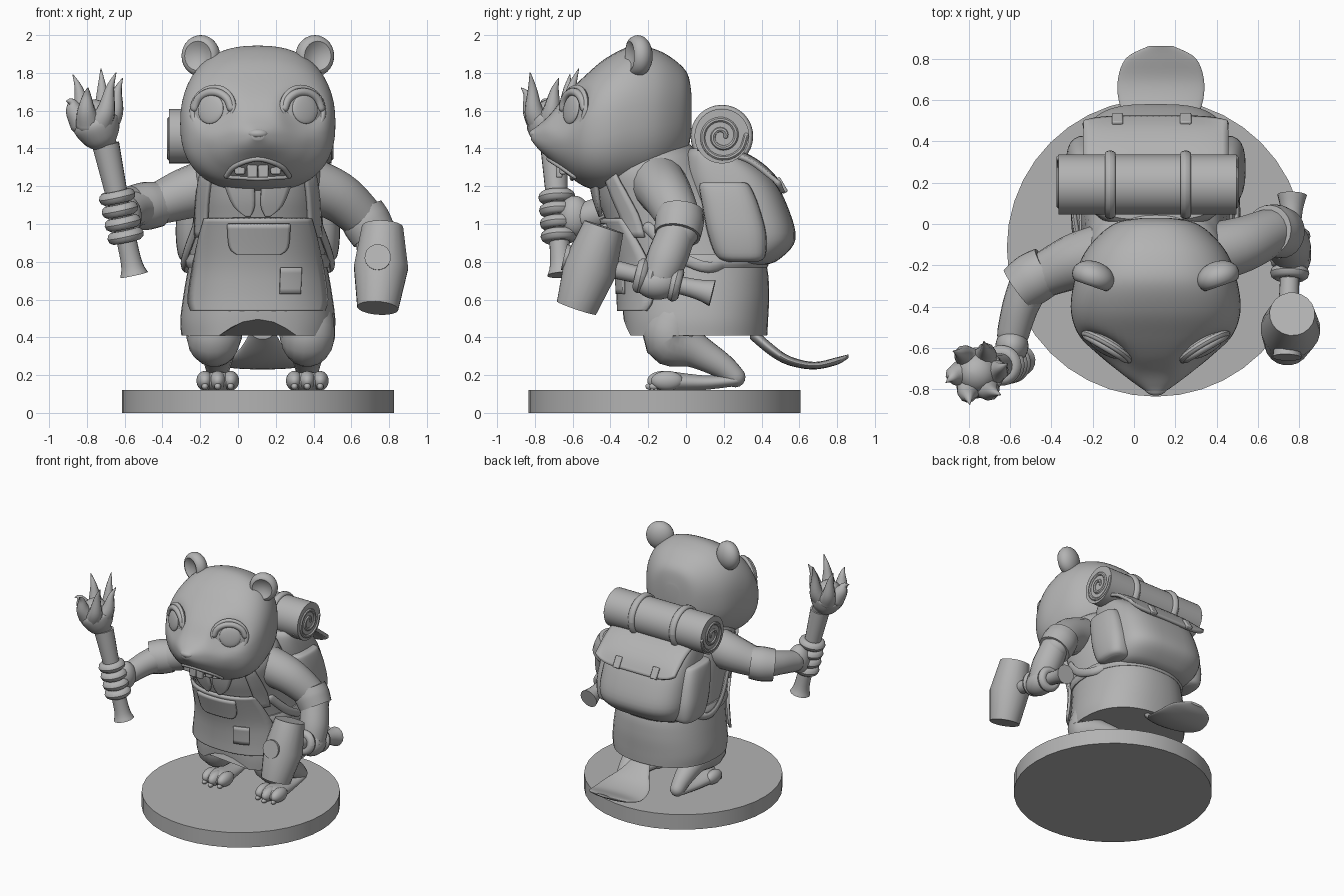
import bpy, bmesh, math
from mathutils import Vector
from mathutils.bvhtree import BVHTree

if "Cube" in bpy.data.objects:
    bpy.data.objects.remove(bpy.data.objects["Cube"])

CX = 0.105  # symmetry line of the body
grey = bpy.data.materials.new("plain_grey")
grey.use_nodes = True
grey.diffuse_color = (0.45, 0.45, 0.45, 1)
grey.node_tree.nodes["Principled BSDF"].inputs["Base Color"].default_value = grey.diffuse_color
parts = []


def finish(name, bm):
    bmesh.ops.recalc_face_normals(bm, faces=bm.faces)
    mesh = bpy.data.meshes.new(name)
    bm.to_mesh(mesh)
    bm.free()
    mesh.materials.append(grey)
    ob = bpy.data.objects.new(name, mesh)
    bpy.context.collection.objects.link(ob)
    parts.append(ob)
    return ob


def spline(keys, sub):
    out = []
    for i in range(len(keys) - 1):
        four = [keys[min(max(j, 0), len(keys) - 1)] for j in range(i - 1, i + 3)]
        for k in range(sub):
            t = k / sub
            out.append(tuple(0.5 * (2*b + (c-a)*t + (2*a-5*b+4*c-d)*t*t + (3*b-a-3*c+d)*t**3)
                             for a, b, c, d in zip(*four)))
    return out + [tuple(keys[-1])]


def skin(name, rings, closed=True, thick=0):
    bm = bmesh.new()
    rows = [[bm.verts.new(p) for p in r] for r in rings]
    n = len(rows[0])
    for a, b in zip(rows, rows[1:]):
        for i in range(n if closed else n - 1):
            j = (i + 1) % n
            bm.faces.new((a[i], a[j], b[j], b[i]))
    if closed:
        bm.faces.new(rows[0])
        bm.faces.new(rows[-1])
    ob = finish(name, bm)
    if thick:
        mod = ob.modifiers.new("thickness", "SOLIDIFY")
        mod.thickness, mod.offset = thick, 0
    return ob


def oval(a, p):
    c, s = math.cos(a), math.sin(a)
    return math.copysign(abs(c) ** (2 / p), c), math.copysign(abs(s) ** (2 / p), s)


def stack(name, keys, x=CX, axis="Z", p=2.3, sub=5, n=40):
    """Ovals (level, centre, half width, half depth) stacked along an axis."""
    rings = []
    for lev, mid, w, d in spline(keys, sub):
        ring = []
        for i in range(n):
            c, s = oval(2 * math.pi * i / n, p)
            u, v = x + w * c, mid + d * s
            ring.append((u, v, lev) if axis == "Z" else (u, lev, v))
        rings.append(ring)
    return skin(name, rings)


def tube(name, keys, sub=5, n=18, flat=1, side=None, rounded=True):
    """Round or flattened limb through (x, y, z, radius)."""
    pts = spline(keys, sub)
    pos = [Vector(q[:3]) for q in pts]
    rad = [max(q[3], 0.002) for q in pts]
    tan = [(pos[min(i + 1, len(pos) - 1)] - pos[max(i - 1, 0)]).normalized() for i in range(len(pos))]
    path = list(zip(pos, rad, tan))
    if rounded:
        for end, sign in ((path[0], -1), (path[-1], 1)):
            caps = [(end[0] + end[2] * sign * end[1] * math.sin(a), end[1] * math.cos(a), end[2])
                    for a in (0.4, 0.8, 1.2, 1.5)]
            path = caps[::-1] + path if sign < 0 else path + caps
    u = Vector(side) if side else tan[0].orthogonal()
    rings = []
    for q, r, t in path:
        u = (u - t * u.dot(t)).normalized()
        v = t.cross(u)
        rings.append([q + u * r * math.cos(2 * math.pi * i / n) + v * r * flat * math.sin(2 * math.pi * i / n)
                      for i in range(n)])
    return skin(name, rings)


def place(ob, loc, direction=None, scale=(1, 1, 1)):
    ob.location, ob.scale = loc, scale
    if direction:
        ob.rotation_euler = Vector(direction).to_track_quat("Z", "Y").to_euler()
    return ob


def ball(name, loc, scale, direction=None):
    bm = bmesh.new()
    bmesh.ops.create_uvsphere(bm, u_segments=28, v_segments=16, radius=1)
    return place(finish(name, bm), loc, direction, scale)


def ring(name, loc, direction, big, small, scale=(1, 1, 1)):
    rows = []
    for i in range(33):
        a = 2 * math.pi * i / 32
        rows.append([((big + small * math.cos(b)) * math.cos(a), (big + small * math.cos(b)) * math.sin(a),
                      small * math.sin(b)) for b in (2 * math.pi * j / 10 for j in range(11))])
    return place(skin(name, rows, closed=False), loc, direction, scale)


def box(name, loc, size, direction=None):
    bm = bmesh.new()
    bmesh.ops.create_cube(bm, size=1)
    bmesh.ops.scale(bm, vec=size, verts=bm.verts)
    ob = place(finish(name, bm), loc, direction)
    mod = ob.modifiers.new("soft_edges", "BEVEL")
    mod.width, mod.segments = min(size) * 0.25, 2
    return ob


# Round stand
bm = bmesh.new()
bmesh.ops.create_cone(bm, cap_ends=True, segments=40, radius1=0.72, radius2=0.72, depth=0.12)
place(finish("stand", bm), (CX, -0.115, 0.06))

# Clothed body, its hem raised at the front
BODY = [(.41, .05, .405, .38), (.5, .05, .41, .385), (.65, .05, .39, .39), (.8, .03, .365, .39),
        (1.0, -.05, .345, .37), (1.15, -.125, .34, .345), (1.28, -.18, .335, .30),
        (1.37, -.17, .29, .24), (1.45, -.15, .16, .14)]
coat = stack("coat", BODY)
for v in coat.data.vertices:
    if v.co.z < .6 and v.co.y < 0:
        v.co.z = .6 - (.6 - v.co.z) * (1 - .45 * max(0, 1 - ((v.co.x - CX) / .2) ** 2))
stack("jacket_hem", [(.77, .03, .375, .40), (.80, .03, .385, .41), (.84, .02, .37, .40)])
FINE = spline(BODY, 8)


def chest(x, z, off):
    """Point on the front of the coat."""
    for a, b in zip(FINE, FINE[1:]):
        if a[0] <= z <= b[0]:
            t = (z - a[0]) / (b[0] - a[0])
            _, mid, w, d = (i + (j - i) * t for i, j in zip(a, b))
    f = min(abs(x) / (w + off), 0.98)
    return CX + x, mid - (d + off) * (1 - f ** 2.3) ** (1 / 2.3), z


def patch(name, rows, off, thick=0.015, n=20):
    """Cloth laid over the front, rows of (z, x from, x to)."""
    skin(name, [[chest(a + (b - a) * i / n, z, off) for i in range(n + 1)]
                for z, a, b in spline(rows, 4)], closed=False, thick=thick)


patch("apron", [(.54, -.35, .35), (.6, -.365, .365), (.75, -.345, .345), (.92, -.31, .31), (1.03, -.28, .28)], .02, .02)
patch("bib_pouch", [(.84, -.11, .12), (.88, -.15, .16), (1.0, -.16, .17)], .037, .02)
patch("apron_pocket", [(.63, .115, .225), (.77, .12, .23)], .035)
for s in (-1, 1):
    patch("shoulder_strap", [(.93, s * .27, s * .33), (1.1, s * .265, s * .325),
                             (1.25, s * .245, s * .305), (1.38, s * .2, s * .26)], .015, .02, 4)
    patch("collar_flap", [(1.04, s * .04, s * .06), (1.1, s * .015, s * .13), (1.22, s * .02, s * .18)], .02, .02, 6)

# Head with shallow eye sockets
head = stack("head", [(.03, 1.60, .06, .08), (.01, 1.59, .18, .2), (-.05, 1.58, .27, .28), (-.15, 1.575, .35, .345),
                      (-.28, 1.565, .395, .378), (-.42, 1.525, .41, .355), (-.54, 1.49, .37, .29),
                      (-.64, 1.475, .27, .205), (-.72, 1.46, .17, .12), (-.78, 1.46, .09, .065),
                      (-.82, 1.47, .03, .025)], axis="Y", p=2.4, n=56, sub=7)
for v in head.data.vertices:
    if v.co.y < -.35:
        gap = math.hypot(abs(v.co.x - CX) - .237, v.co.z - 1.605)
        v.co.y += .04 * math.exp(-(gap / .11) ** 4)
tree = BVHTree.FromPolygons([v.co for v in head.data.vertices], [p.vertices for p in head.data.polygons])


def face(x, z, out=0.0):
    """Point on the front of the head, x measured from its middle."""
    return tree.ray_cast(Vector((CX + x, -2, z)), Vector((0, 1, 0)))[0] - Vector((0, out, 0))


ball("nose", (CX, -.79, 1.478), (.055, .04, .028))
for s in (-1, 1):
    # Cupped ears
    ear = ball("ear", (CX + s * .302, -.255, 1.89), (.105, .11, .075), (s * .35, -1, 0))
    for v in ear.data.vertices:
        r = math.hypot(v.co.x, v.co.y)
        if v.co.z > 0 and r < .75:
            v.co.z = .3 + .36 * (r / .75) ** 2
    # Eyes
    d = Vector((s * .5, -.85, .15)).normalized()
    c = face(s * .237, 1.605) - d * .012
    ball("eyeball", c, (.125, .118, .035), d)
    ball("iris", c + d * .028 + Vector((s * .005, 0, 0)), (.078, .078, .018), d)
    ring("eye_rim", c + d * .012, d, .125, .016, (1, .95, 1))
    u = d.cross(Vector((0, 0, 1))).normalized()
    v = u.cross(d)
    tube("eyelid", [(*(c + d * (.014 + .014 * math.sin(a)) + u * .112 * math.cos(a) + v * .092 * math.sin(a)), .022)
                    for a in (.1, .6, 1.1, 1.57, 2.04, 2.54, 3.04)], 3, 10)
    # Teeth
    box("front_tooth", face(s * .029, 1.29, .008), (.055, .035, .09))
    box("side_tooth", face(s * .095, 1.285, .002), (.055, .035, .045))
# Open mouth
tube("upper_lip", [(*face(x, z), .014) for x, z in
                   ((-.165, 1.255), (-.13, 1.30), (-.07, 1.33), (0, 1.345), (.07, 1.33), (.13, 1.30), (.165, 1.255))], n=10)
tube("lower_lip", [(*face(x, z), .012) for x, z in ((-.165, 1.25), (-.08, 1.245), (0, 1.24), (.08, 1.245), (.165, 1.25))], n=10)

# Legs and feet
for s in (-1, 1):
    x = CX + .025 + s * .237
    tube("leg", [(x + o, y, z, r) for o, y, z, r in
                 ((0, -.05, .5, .14), (s * .01 - .01, -.08, .39, .145), (0, .05, .33, .095),
                  (0, .19, .25, .068), (0, .26, .19, .055))])
    tube("foot", [(x, .25, .17, .055), (x, .1, .16, .07), (x, -.08, .165, .1)], flat=.55, side=(1, 0, 0))
    for k in (-1, 0, 1):
        ball("toe", (x + k * .068, -.12 + abs(k) * .02, .17), (.045, .085, .052))
        ball("claw", (x + k * .068, -.19 + abs(k) * .02, .14), (.018, .025, .018))

# Paddle tail
stack("tail", [(.34, .43, .06, .04), (.45, .335, .12, .035), (.55, .275, .19, .025), (.68, .25, .21, .02),
               (.8, .275, .17, .02), (.86, .30, .06, .01)], x=.13, axis="Y", p=2)

# Arm with torch
tube("right_sleeve", [(-.12, -.14, 1.21, .15), (-.28, -.18, 1.16, .135), (-.42, -.24, 1.11, .112), (-.5, -.28, 1.09, .1)])
tube("right_cuff", [(-.42, -.225, 1.105, .12), (-.49, -.265, 1.095, .127), (-.56, -.315, 1.085, .118)], n=24, rounded=False)
tube("right_forearm", [(-.5, -.28, 1.09, .1), (-.55, -.40, 1.07, .088), (-.585, -.53, 1.04, .078)])
ball("right_palm", (-.59, -.59, 1.04), (.08, .085, .11))
low, high = Vector((-.55, -.66, .73)), Vector((-.70, -.70, 1.42))
tube("torch_handle", [(*low.lerp(high, t), r) for t, r in ((0, .075), (.12, .055), (.5, .056), (1, .072))], rounded=False)
for t in (.3, .4, .5, .6):
    ring("right_finger", low.lerp(high, t), high - low, .064, .034)
tube("flame", [(-.70, -.70, 1.42, .06), (-.72, -.71, 1.46, .10), (-.75, -.72, 1.53, .125), (-.76, -.72, 1.56, .10)])
for i, tip in enumerate((1.77, 1.82, 1.79, 1.65, 1.72, 1.80)):
    a = i * math.pi / 3
    tube("flame_tongue", [(-.76 + r * math.cos(a + w), -.72 + r * math.sin(a + w), z, t) for r, w, z, t in
                          ((.065, 0, 1.54, .07), (.105, .1, 1.60, .05), (.125, .2, tip * .5 + .82, .023), (.155, .3, tip, .003))], n=10)

# Arm with mallet
tube("left_sleeve", [(.34, -.15, 1.22, .15), (.52, -.1, 1.15, .135), (.66, -.04, 1.03, .115), (.71, -.03, .96, .1)])
tube("left_cuff", [(.65, -.03, 1.07, .122), (.68, -.035, 1.01, .13), (.72, -.045, .94, .122)], n=24, rounded=False)
tube("left_forearm", [(.71, -.04, .98, .1), (.745, -.10, .82, .108), (.76, -.14, .72, .095)])
ball("left_palm", (.765, -.15, .69), (.092, .12, .09))
back, front = Vector((.765, .14, .635)), Vector((.74, -.645, .825))
tube("mallet_handle", [(*back.lerp(front, t), r) for t, r in ((0, .072), (.14, .05), (.5, .046), (.8, .055), (1, .07))], rounded=False)
for t in (.25, .33, .41, .48):
    ring("left_finger", back.lerp(front, t), front - back, .062, .033)
tube("mallet_head", [(.765, -.435, .985, .11), (.757, -.507, .77, .145), (.74, -.58, .555, .11)], sub=1, n=20, rounded=False)

# Backpack
stack("backpack", [(.78, .28, .22, .12), (.81, .29, .31, .20), (.92, .31, .355, .27), (1.1, .275, .355, .26),
                   (1.25, .215, .34, .235), (1.36, .15, .315, .16), (1.40, .12, .28, .1)], p=3)
skin("pack_flap", [[(CX + .35 * t, y - .02 * t ** 4, z + lift * t ** 6) for t in (i / 12 for i in range(-12, 13))]
                   for y, z, lift in spline([(.08, 1.42, -.02), (.22, 1.395, -.02), (.35, 1.345, -.01),
                                             (.455, 1.26, 0), (.515, 1.165, .05)], 4)], closed=False, thick=.025)
for x in (-.08, .25):
    box("buckle", (x, .505, 1.205), (.055, .09, .03), (0, .85, .5))
for s in (-1, 1):
    stack("side_pocket", [(.80, .30, .05, .08), (.83, .29, .085, .13), (.95, .27, .10, .155), (1.1, .235, .09, .15),
                          (1.2, .205, .07, .135), (1.22, .20, .05, .11)], x=CX + s * .335, p=2.8, n=24)
    tube("lower_strap", [(CX + s * .33, -.2, .98, .03), (CX + s * .38, -.05, .84, .03), (CX + s * .385, .12, .77, .03),
                         (CX + s * .28, .27, .82, .03)], flat=.5, side=(0, 0, 1), n=10)

# Bedroll on top of the pack
Y, Z = .19, 1.465
tube("bedroll", [(-.365, Y, Z, .145), (.495, Y, Z, .145)], n=32, rounded=False)
for x in (-.115, .25):
    ring("bedroll_strap", (x, Y, Z), (1, 0, 0), .148, .018, (1, 1, 1.5))
for x in (-.362, .492):
    tube("bedroll_spiral", [(x, Y + r * math.cos(a), Z + r * math.sin(a), .014) for a, r in
                            ((k * .6, .02 + k * .0052) for k in range(22))], sub=3, n=8)

# Smooth shading that keeps hard edges
bpy.ops.object.select_all(action="DESELECT")
for ob in parts:
    ob.select_set(True)
bpy.context.view_layer.objects.active = parts[0]
bpy.ops.object.shade_smooth_by_angle(angle=math.radians(40))
